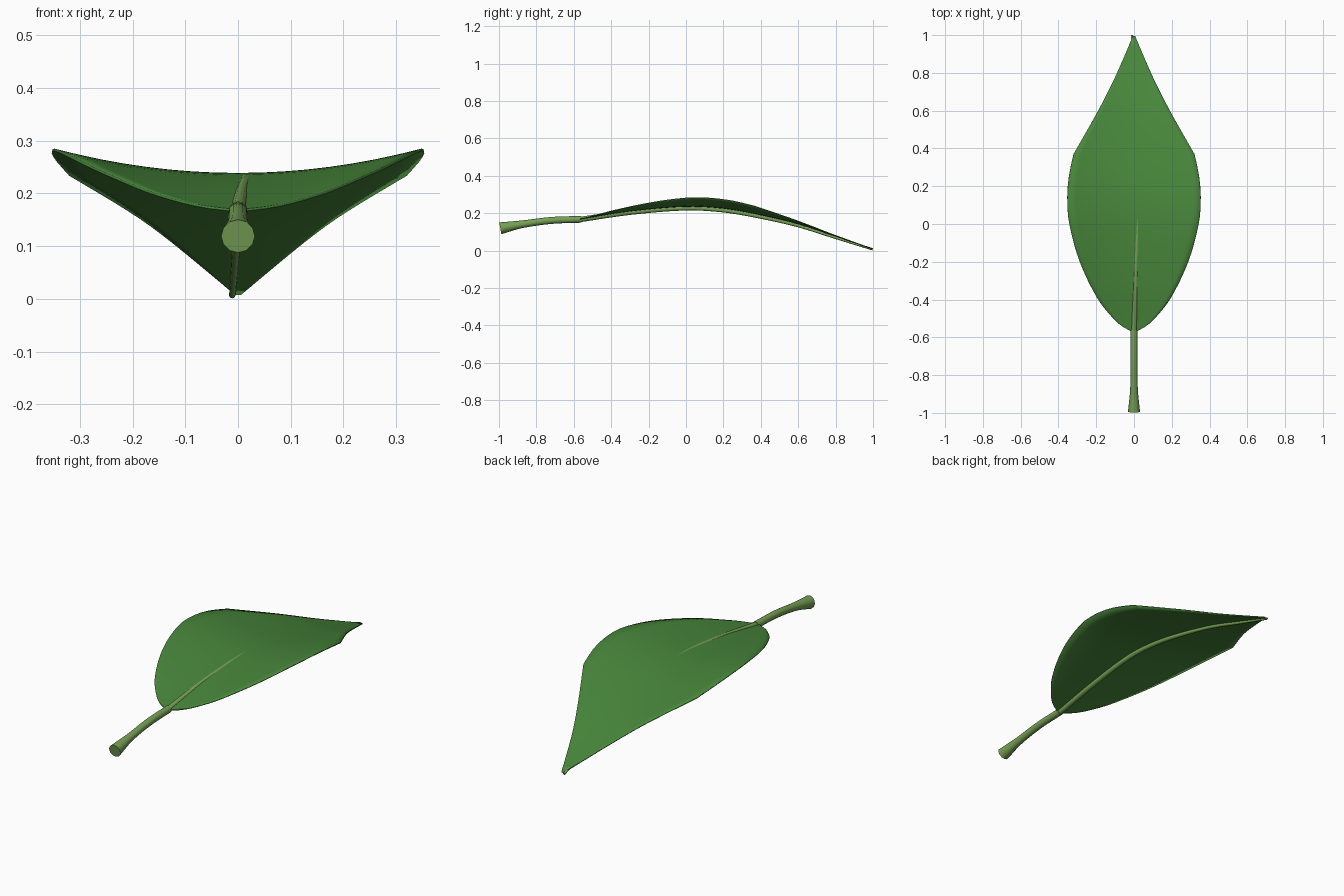
import bpy, bmesh, math
from mathutils import Vector

if "Cube" in bpy.data.objects:
    bpy.data.objects.remove(bpy.data.objects["Cube"])


def material(name, rgb):
    m = bpy.data.materials.new(name)
    m.diffuse_color = (*rgb, 1)
    m.use_nodes = True
    m.node_tree.nodes["Principled BSDF"].inputs["Base Color"].default_value = m.diffuse_color
    return m


def curve(pts, y):
    """Smooth interpolation through (y, value) points."""
    n = len(pts)

    def slope(i):
        a, b = pts[max(i - 1, 0)], pts[min(i + 1, n - 1)]
        return (b[1] - a[1]) / (b[0] - a[0])
    i = 0
    while i < n - 2 and y > pts[i + 1][0]:
        i += 1
    (y0, v0), (y1, v1) = pts[i], pts[i + 1]
    h = y1 - y0
    t = (y - y0) / h
    return ((2*t**3 - 3*t**2 + 1) * v0 + (t**3 - 2*t**2 + t) * h * slope(i)
            + (3*t**2 - 2*t**3) * v1 + (t**3 - t**2) * h * slope(i + 1))


def finish(bm, name, mat, angle):
    bmesh.ops.recalc_face_normals(bm, faces=bm.faces)
    me = bpy.data.meshes.new(name)
    bm.to_mesh(me)
    bm.free()
    me.materials.append(mat)
    ob = bpy.data.objects.new(name, me)
    bpy.context.collection.objects.link(ob)
    bpy.ops.object.select_all(action='DESELECT')
    ob.select_set(True)
    bpy.context.view_layer.objects.active = ob
    bpy.ops.object.shade_smooth_by_angle(angle=math.radians(angle))
    return ob


def tube(name, path, mat, sides=12):
    """Loft rings along points of (x, y, z, radius)."""
    bm = bmesh.new()
    rings = []
    for i, (x, y, z, r) in enumerate(path):
        a, b = path[max(i - 1, 0)], path[min(i + 1, len(path) - 1)]
        d = Vector((b[0] - a[0], b[1] - a[1], b[2] - a[2])).normalized()
        u = d.cross(Vector((0, 0, 1))).normalized()
        v = u.cross(d)
        c = Vector((x, y, z))
        rings.append([bm.verts.new(c + r * (u * math.cos(k * math.tau / sides)
                                            + v * math.sin(k * math.tau / sides)))
                      for k in range(sides)])
    for p, q in zip(rings, rings[1:]):
        for k in range(sides):
            j = (k + 1) % sides
            bm.faces.new((p[k], p[j], q[j], q[k]))
    bm.faces.new(rings[0])
    bm.faces.new(rings[-1])
    return finish(bm, name, mat, 40)


leaf_green = material("leaf green", (0.065, 0.242, 0.044))
stem_green = material("stem green", (0.181, 0.352, 0.090))

# Blade: half-width has a corner at y = 0.37, so it is two smooth curves
CORNER = 0.37
lower_w = [(-0.57, 0.012), (-0.54, 0.065), (-0.5, 0.11), (-0.4, 0.19), (-0.2, 0.287),
           (0.0, 0.342), (0.12, 0.353), (0.25, 0.345), (CORNER, 0.32)]
upper_w = [(CORNER, 0.32), (0.6, 0.19), (0.75, 0.113), (0.9, 0.046), (0.995, 0.006)]
ridge = [(-0.57, 0.168), (-0.3, 0.211), (0.0, 0.236), (0.2, 0.226), (0.4, 0.191),
         (0.6, 0.143), (0.8, 0.077), (0.995, 0.010)]
ys = [-0.57 + (CORNER + 0.57) * (i / 24) ** 1.5 for i in range(25)]
ys += [CORNER + (0.995 - CORNER) * i / 16 for i in range(1, 17)]

bm = bmesh.new()
COLS = 16
rows = []
for y in ys:
    w = curve(lower_w if y <= CORNER else upper_w, y)
    row = []
    for k in range(COLS + 1):
        x = w * (2 * k / COLS - 1)
        row.append(bm.verts.new((x, y, curve(ridge, y) + 0.38 * x * x)))
    rows.append(row)
for a, b in zip(rows, rows[1:]):
    for k in range(COLS):
        bm.faces.new((a[k], a[k + 1], b[k + 1], b[k]))
blade = finish(bm, "leaf_blade", leaf_green, 50)
solid = blade.modifiers.new("thickness", 'SOLIDIFY')
solid.thickness = 0.005
solid.offset = 0

# Stem: flared at the cut end
stem_z = [(-0.993, 0.119), (-0.88, 0.140), (-0.72, 0.161), (-0.56, 0.167)]
stem_r = [(-0.993, 0.032), (-0.88, 0.0205), (-0.72, 0.0185), (-0.56, 0.018)]
path = []
for i in range(13):
    y = -0.993 + 0.433 * i / 12
    path.append((0, y, curve(stem_z, y), curve(stem_r, y)))
tube("stem", path, stem_green)

# Midrib: bends slightly sideways and sinks under the blade towards the tip
rib_x = [(-0.575, 0.0), (-0.3, 0.008), (0.0, 0.018), (0.22, 0.014), (0.6, 0.0), (1.0, -0.011)]
rib_z = [(-0.575, 0.165), (-0.3, 0.204), (0.0, 0.227), (0.2, 0.215), (0.4, 0.180),
         (0.6, 0.133), (0.8, 0.069), (1.0, 0.006)]
rib_r = [(-0.575, 0.0145), (-0.3, 0.0135), (0.0, 0.0125), (0.3, 0.0105), (0.7, 0.008), (1.0, 0.006)]
path = []
for i in range(29):
    y = -0.575 + 1.573 * i / 28
    path.append((curve(rib_x, y), y, curve(rib_z, y), curve(rib_r, y)))
tube("midrib", path, stem_green)
